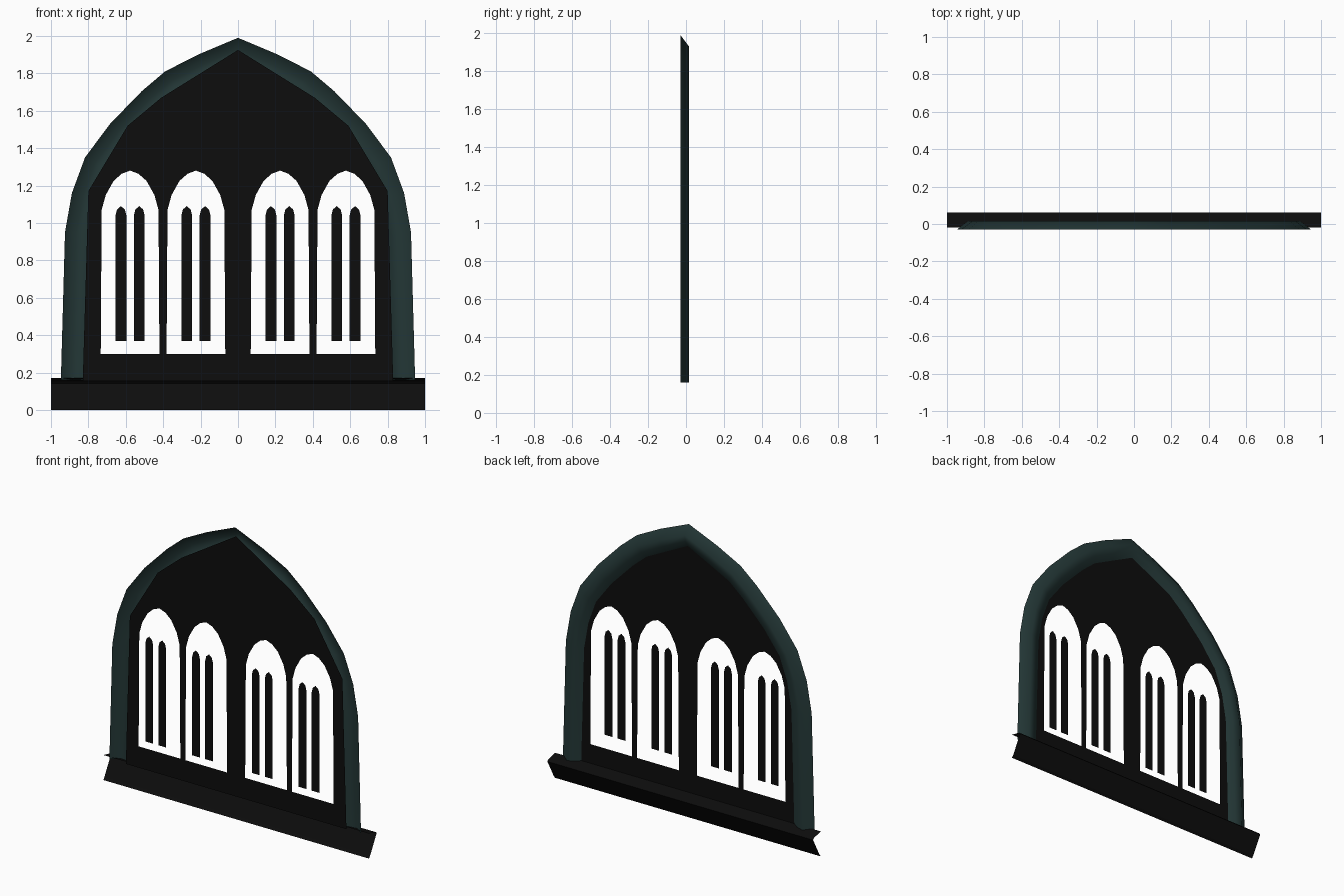
import bpy
import bmesh
from mathutils import Vector

if "Cube" in bpy.data.objects:
    bpy.data.objects.remove(bpy.data.objects["Cube"])


def material(name, colour):
    m = bpy.data.materials.new(name)
    m.use_nodes = True
    m.diffuse_color = (*colour, 1)
    bsdf = next(n for n in m.node_tree.nodes if n.type == 'BSDF_PRINCIPLED')
    bsdf.inputs["Base Color"].default_value = (*colour, 1)
    return m


black = material("soot black", (0.004, 0.004, 0.004))
teal = material("dark teal", (0.017, 0.038, 0.037))


def finish(bm, name, mat, smooth=False):
    mesh = bpy.data.meshes.new(name)
    bm.to_mesh(mesh)
    bm.free()
    mesh.materials.append(mat)
    for p in mesh.polygons:
        p.use_smooth = smooth
    ob = bpy.data.objects.new(name, mesh)
    bpy.context.collection.objects.link(ob)
    return ob


def mirrored(half):
    """Complete a left half outline that ends on its centre line."""
    return half + [(-x, z) for x, z in reversed(half[:-1])]


def shifted(outline, cx):
    return [(x + cx, z) for x, z in outline]


def strip(rows, name, mat, smooth=False):
    """Skin a sheet through matching rows of points."""
    bm = bmesh.new()
    grid = [[bm.verts.new(p) for p in row] for row in rows]
    for a, b in zip(grid, grid[1:]):
        for i in range(len(a) - 1):
            bm.faces.new((a[i], a[i + 1], b[i + 1], b[i]))
    return finish(bm, name, mat, smooth)


def inset(outline, d):
    """Move an open arch outline inwards, keeping its feet level."""
    pts = [Vector(p) for p in outline]
    out = []
    for i, p in enumerate(pts):
        if i in (0, len(pts) - 1):
            out.append((p.x - d if p.x > 0 else p.x + d, p.y))
            continue
        t = (pts[i + 1] - pts[i - 1]).normalized()
        out.append((p.x + t.y * d, p.y - t.x * d))
    return out


# Arch frame: a folded moulding, open at the front
arch = mirrored([(-0.947, 0.16), (-0.925, 0.95), (-0.888, 1.16), (-0.818, 1.35),
                 (-0.684, 1.53), (-0.513, 1.706), (-0.39, 1.81), (-0.214, 1.90),
                 (0, 1.99)])
fold = [(0, -0.03), (0.06, 0.015), (0.105, 0.005), (0.145, -0.019)]
strip([[(x, y, z) for x, z in inset(arch, d)] for d, y in fold],
      "arch_frame", teal, True)

# Wall panel with four pointed openings
panel = mirrored([(-0.83, 0.155), (-0.80, 1.17), (-0.59, 1.52), (-0.41, 1.67),
                  (0, 1.925)])
opening = mirrored([(-0.157, 0.30), (-0.152, 1.07), (-0.13, 1.15),
                    (-0.088, 1.225), (-0.045, 1.263), (0, 1.28)])
centres = [s * c for s in (-1, 1) for c in (0.225, 0.577)]
bm = bmesh.new()
for loop in [panel] + [shifted(opening, c) for c in centres]:
    vs = [bm.verts.new((x, -0.02, z)) for x, z in loop]
    for i, v in enumerate(vs):
        bm.edges.new((v, vs[i - 1]))
bmesh.ops.triangle_fill(bm, use_beauty=True, use_dissolve=False,
                        edges=bm.edges[:], normal=(0, -1, 0))
finish(bm, "wall_panel", black)

# Pairs of slim lancets set in front of the openings
lancet = mirrored([(-0.029, 0.37), (-0.029, 1.04), (-0.021, 1.072), (0, 1.09)])
bm = bmesh.new()
for c in centres:
    for side in (-0.049, 0.049):
        bm.faces.new([bm.verts.new((x, -0.06, z))
                      for x, z in reversed(shifted(lancet, c + side))])
finish(bm, "lancets", black)

# Sill: a folded ledge, open at the front
ledge = [(-0.02, 0.17), (0.052, 0.153), (0.062, 0.142), (-0.008, 0.015), (-0.02, 0)]
strip([[(x, y, z) for x in (-1, 1)] for y, z in ledge], "sill", black)
